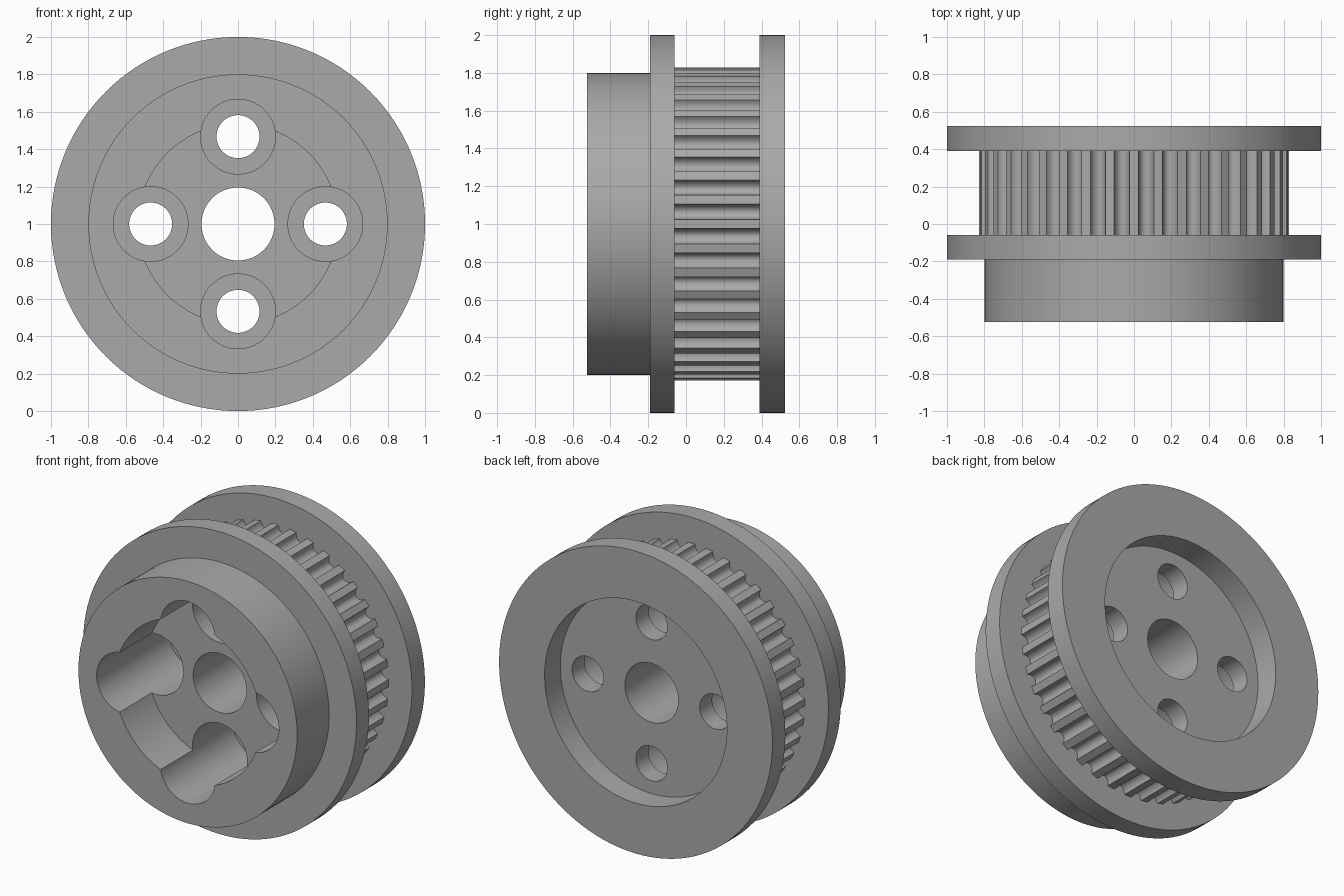
import bpy, bmesh, math

if "Cube" in bpy.data.objects:
    bpy.data.objects.remove(bpy.data.objects["Cube"])

SEGMENTS = 128
TEETH = 40
FLANGE_Y, BELT_Y = -0.19, (-0.06, 0.39)
BORE_R, TOOTH_R, GROOVE_DEPTH, GROOVE_HALF = 0.195, 0.83, 0.05, 0.041
CORE_R = 0.74

metal = bpy.data.materials.new("grey metal")
metal.use_nodes = True
grey = (0.4, 0.4, 0.4, 1)
metal.diffuse_color = grey
metal.node_tree.nodes["Principled BSDF"].inputs["Base Color"].default_value = grey


def polar(r, angle, y, cx=0, cz=1):
    return (cx + r * math.sin(angle), y, cz + r * math.cos(angle))


def bridge(bm, a, b):
    """Join two closed rings of vertices with quads."""
    for i in range(len(a)):
        j = (i + 1) % len(a)
        bm.faces.new((a[i], a[j], b[j], b[i]))


def lathe(bm, profile, segments, cx=0, cz=1, closed=True):
    """Turn (radius, y) points about a y-parallel axis; an open profile is capped."""
    rings = [[bm.verts.new(polar(r, math.tau * i / segments, y, cx, cz))
              for i in range(segments)] for r, y in profile]
    for a, b in zip(rings, rings[1:]):
        bridge(bm, a, b)
    if closed:
        bridge(bm, rings[-1], rings[0])
    else:
        bm.faces.new(rings[0])
        bm.faces.new(rings[-1])


def finish(bm, name):
    bmesh.ops.recalc_face_normals(bm, faces=bm.faces)
    mesh = bpy.data.meshes.new(name)
    bm.to_mesh(mesh)
    bm.free()
    mesh.materials.append(metal)
    obj = bpy.data.objects.new(name, mesh)
    bpy.context.collection.objects.link(obj)
    return obj


def activate(obj):
    bpy.ops.object.select_all(action="DESELECT")
    obj.select_set(True)
    bpy.context.view_layer.objects.active = obj


# Turned body: front boss with recess, two flanges, core, rear recess and bore
bm = bmesh.new()
lathe(bm, [(BORE_R, 0.36), (0.667, 0.36), (0.667, 0.525), (1, 0.525),
           (1, BELT_Y[1]), (CORE_R, BELT_Y[1]), (CORE_R, BELT_Y[0]), (1, BELT_Y[0]),
           (1, FLANGE_Y), (0.8, FLANGE_Y), (0.8, -0.525), (0.535, -0.525),
           (0.535, FLANGE_Y), (BORE_R, FLANGE_Y)], SEGMENTS)
body = finish(bm, "pulley_body")

# Four counterbored bolt holes
bm = bmesh.new()
for k in range(4):
    x, _, z = polar(0.467, k * math.pi / 2, 0)
    lathe(bm, [(0.2, -0.7), (0.2, 0.23), (0.115, 0.23), (0.115, 0.7)], 64, x, z, closed=False)
cutter = finish(bm, "bolt_hole_cutter")
cutter.hide_render = True

cut = body.modifiers.new("bolt_holes", "BOOLEAN")
cut.operation = "DIFFERENCE"
cut.solver = "EXACT"
cut.object = cutter
activate(body)
bpy.ops.object.modifier_apply(modifier=cut.name)
bpy.data.objects.remove(cutter)

# Toothed belt track: rounded grooves between narrow teeth
outline = []
for k in range(TEETH):
    mid = math.tau * (k + 0.5) / TEETH
    for s in range(11):
        t = math.pi * s / 10
        outline.append((TOOTH_R - GROOVE_DEPTH * math.sin(t),
                        mid - GROOVE_HALF / TOOTH_R * math.cos(t)))
bm = bmesh.new()
rings = [[bm.verts.new(polar(r if outer else CORE_R, a, y)) for r, a in outline]
         for outer, y in ((True, BELT_Y[0]), (True, BELT_Y[1]),
                          (False, BELT_Y[1]), (False, BELT_Y[0]))]
for i in range(4):
    bridge(bm, rings[i], rings[(i + 1) % 4])
track = finish(bm, "toothed_track")

for obj in (body, track):
    activate(obj)
    bpy.ops.object.shade_smooth_by_angle(angle=math.radians(30))
